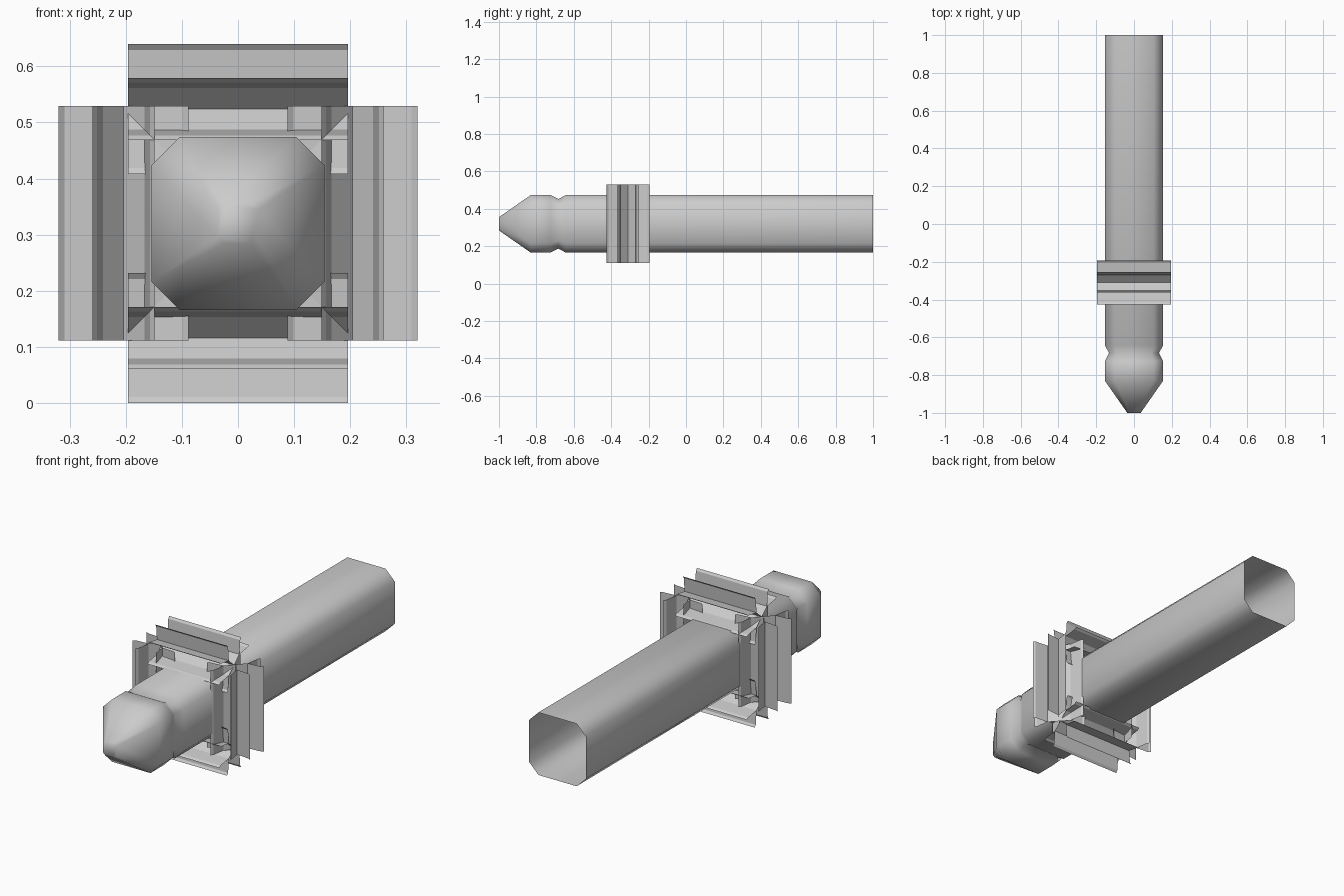
import bpy, math
from mathutils import Vector, Matrix

if "Cube" in bpy.data.objects:
    bpy.data.objects.remove(bpy.data.objects["Cube"])

CZ = 0.32          # height of the long axis
COLLAR_Y = -0.31   # collar centre along the axis
RAIL_R = 0.204     # axis-to-rail distance


def make_object(name, verts, faces):
    mesh = bpy.data.meshes.new(name)
    mesh.from_pydata(verts, [], faces)
    mesh.update()
    ob = bpy.data.objects.new(name, mesh)
    bpy.context.collection.objects.link(ob)
    return ob


# Body: chamfered-square tube, open at the back, grooved neck and blunt nose
octagon = [(0.154, -0.104), (0.154, 0.104), (0.104, 0.154), (-0.104, 0.154),
           (-0.154, 0.104), (-0.154, -0.104), (-0.104, -0.154), (0.104, -0.154)]
stations = [(1.0, 1), (-0.643, 1), (-0.682, 0.86), (-0.725, 1), (-0.83, 1), (-1.0, 0.23)]
verts = [(x * s, y, CZ + z * s) for y, s in stations for x, z in octagon]
faces = []
for i in range(len(stations) - 1):
    for k in range(8):
        a, b = i * 8 + k, i * 8 + (k + 1) % 8
        faces.append((a, b, b + 8, a + 8))
faces.append(tuple(range((len(stations) - 1) * 8, len(stations) * 8)))
body = make_object("tube_body", verts, faces)
bpy.context.view_layer.objects.active = body
body.select_set(True)
bpy.ops.object.mode_set(mode='EDIT')
bpy.ops.mesh.select_all(action='SELECT')
bpy.ops.mesh.normals_make_consistent(inside=False)
bpy.ops.object.mode_set(mode='OBJECT')
bpy.ops.object.shade_smooth_by_angle(angle=math.radians(57))

# Collar rail: open thin-sheet section, a diagonal web with two lipped flanges per quadrant
quadrant = [
    [(0, 0), (0.037, 0.041)],
    [(0.037, 0.041), (0.105, 0.047), (0.116, 0.055)],
    [(0.037, 0.041), (0.047, 0.105), (0.055, 0.116)],
]


def rail(name, angle, x0, x1):
    verts, faces = [], []
    turn = Matrix.Rotation(angle, 4, 'Y')
    for su in (1, -1):
        for sv in (1, -1):
            for line in quadrant:
                for j, (u, v) in enumerate(line):
                    for x in (x0, x1):
                        p = turn @ Vector((x, sv * v, RAIL_R + su * u))
                        verts.append((p.x, p.y + COLLAR_Y, p.z + CZ))
                    if j:
                        n = len(verts)
                        face = (n - 4, n - 3, n - 1, n - 2)
                        faces.append(face if su * sv > 0 else face[::-1])
    make_object(name, verts, faces)


# Four rails framing the body
for name, deg, half in (("collar_rail_top", 0, 0.196), ("collar_rail_right", 90, 0.209),
                        ("collar_rail_bottom", 180, 0.196), ("collar_rail_left", 270, 0.209)):
    rail(name, math.radians(deg), -half, half)
